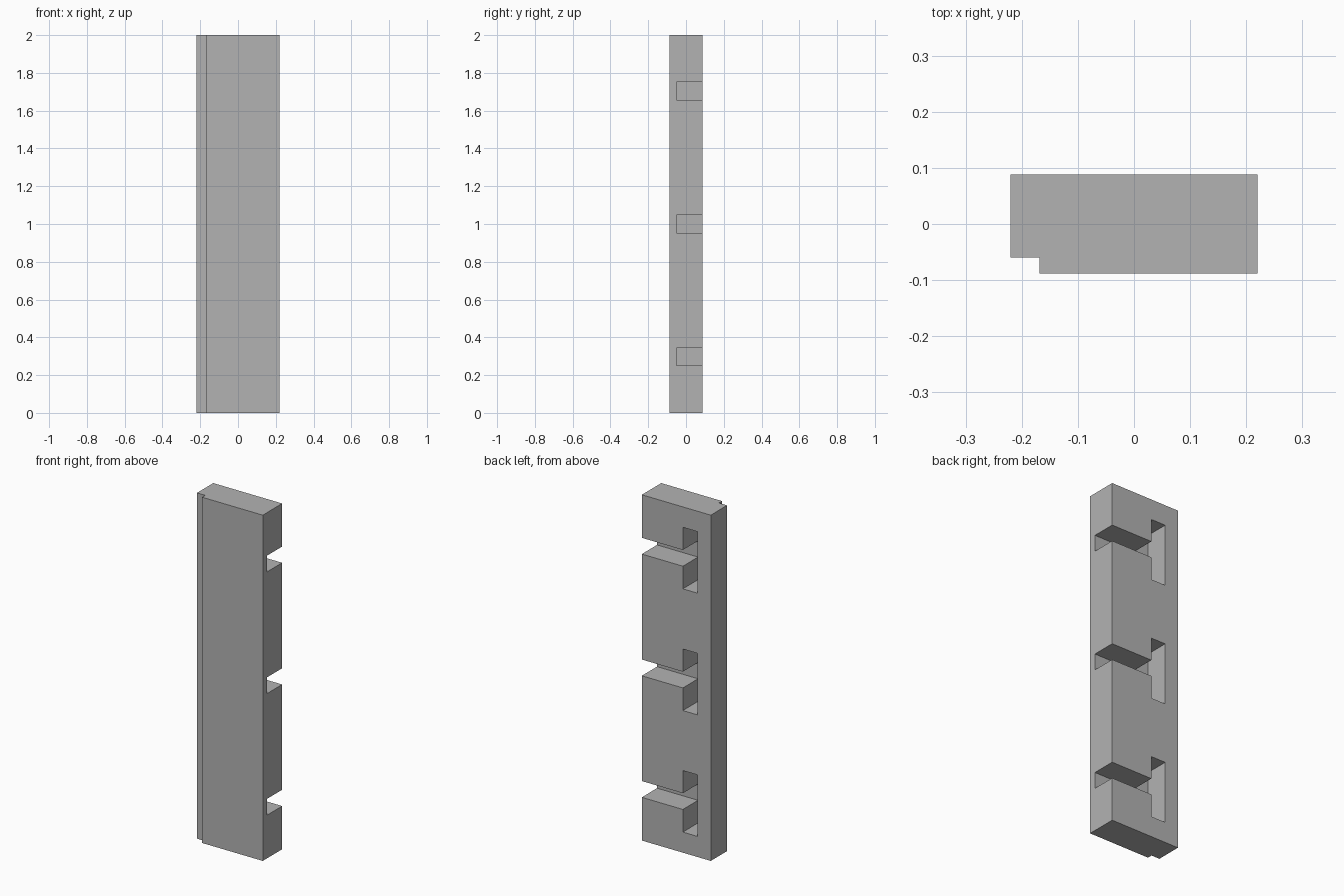
import bpy
import bmesh
from mathutils import Vector

cube = bpy.data.objects.get("Cube")
if cube:
    bpy.data.objects.remove(cube, do_unlink=True)

W, D, H = 0.2205, 0.0885, 2.0     # half width, half depth, height
SLOT_FLOOR = -0.05                # y of the slot floors
SLOT_CENTRES = (0.297, 1.0, 1.704)


def prism(name, points, offset):
    """Extrude a closed outline along the offset vector."""
    bm = bmesh.new()
    face = bm.faces.new([bm.verts.new(p) for p in points])
    grown = bmesh.ops.extrude_face_region(bm, geom=[face])["geom"]
    verts = [g for g in grown if isinstance(g, bmesh.types.BMVert)]
    bmesh.ops.translate(bm, verts=verts, vec=Vector(offset))
    bmesh.ops.recalc_face_normals(bm, faces=bm.faces)
    mesh = bpy.data.meshes.new(name)
    bm.to_mesh(mesh)
    bm.free()
    obj = bpy.data.objects.new(name, mesh)
    bpy.context.collection.objects.link(obj)
    return obj


grey = bpy.data.materials.new("plain grey")
grey.use_nodes = True
grey.diffuse_color = (0.45, 0.45, 0.45, 1)
grey.node_tree.nodes["Principled BSDF"].inputs["Base Color"].default_value = grey.diffuse_color

# Upright plank with a rebate along one front edge
outline = [(-W, D), (-W, -0.06), (-0.168, -0.06), (-0.168, -D), (W, -D), (W, D)]
plank = prism("slotted_plank", [(x, y, 0) for x, y in outline], (0, 0, H))
plank.data.materials.append(grey)

# T-shaped slots, open at the back and at the left side
near, far = -0.042, -0.135        # x range of the upright arm
half_channel, half_arm = 0.047, 0.178
t_shape = [(W + 0.1, half_channel), (near, half_channel), (near, half_arm), (far, half_arm)]
t_shape += [(x, -z) for x, z in reversed(t_shape)]
cutters = []
for i, centre in enumerate(SLOT_CENTRES):
    points = [(x, SLOT_FLOOR, centre + z) for x, z in t_shape]
    cutter = prism(f"slot_cutter_{i + 1}", points, (0, D - SLOT_FLOOR + 0.1, 0))
    cutter.hide_render = True
    cutters.append(cutter)
    cut = plank.modifiers.new(f"slot_{i + 1}", 'BOOLEAN')
    cut.operation = 'DIFFERENCE'
    cut.solver = 'EXACT'
    cut.object = cutter

# Bake the cuts and drop the cutters
bpy.context.view_layer.update()
deps = bpy.context.evaluated_depsgraph_get()
baked = bpy.data.meshes.new_from_object(plank.evaluated_get(deps))
plank.modifiers.clear()
plank.data = baked
baked.materials.clear()
baked.materials.append(grey)
for poly in baked.polygons:
    poly.material_index = 0
for cutter in cutters:
    bpy.data.objects.remove(cutter, do_unlink=True)
